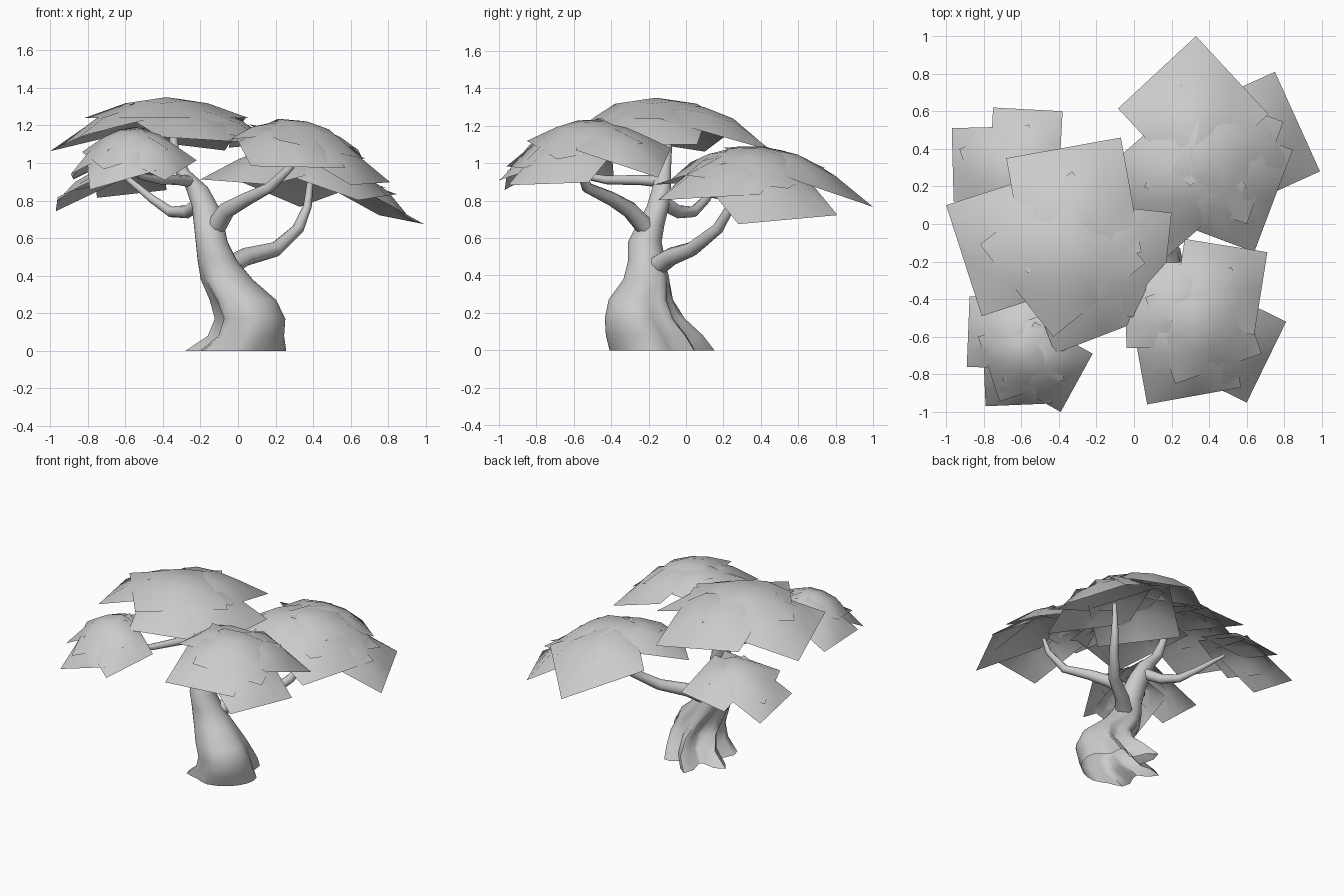
import bpy, bmesh, math
from mathutils import Vector

old = bpy.data.objects.get("Cube")
if old:
    bpy.data.objects.remove(old, do_unlink=True)

# One plain colour for the whole tree
grey = bpy.data.materials.new("plain_grey")
grey.use_nodes = True
colour = (0.6, 0.6, 0.6, 1)
grey.diffuse_color = colour
grey.node_tree.nodes["Principled BSDF"].inputs["Base Color"].default_value = colour


def smooth(obj, degrees=60):
    bpy.ops.object.select_all(action="DESELECT")
    obj.select_set(True)
    bpy.context.view_layer.objects.active = obj
    bpy.ops.object.shade_smooth_by_angle(angle=math.radians(degrees))


def add_mesh(name, bm):
    mesh = bpy.data.meshes.new(name)
    bm.to_mesh(mesh)
    bm.free()
    mesh.materials.append(grey)
    obj = bpy.data.objects.new(name, mesh)
    bpy.context.collection.objects.link(obj)
    smooth(obj)


def leaf_sheet(name, corner, opposite, drop, crown):
    """Straight-edged square with a raised middle, its corners resting on a tilted dome."""
    top, tilt, bend = crown
    a, c = Vector(corner), Vector(opposite)
    middle, half = (a + c) / 2, (a - c) / 2
    side = Vector((-half.y, half.x))
    offset = middle - Vector(top[:2])
    bulge = bend * half.length_squared
    base = top[2] - bend * offset.length_squared - bulge - drop
    bm = bmesh.new()
    bmesh.ops.create_grid(bm, x_segments=4, y_segments=4, size=1)
    for v in bm.verts:
        gx, gy = v.co.x, v.co.y
        step = half * (gx + gy) / 2 + side * (gy - gx) / 2
        p = middle + step
        raised = max(0, (1 - gx * gx) * (1 - gy * gy)) ** .6
        z = base + (offset + step).dot(Vector(tilt)) - 2 * bend * offset.dot(step)
        v.co = (p.x, p.y, z + bulge * raised)
    add_mesh(name, bm)


# Crowns: dome top, tilt, bend, then opposite corners and drop of each sheet
crowns = {
    "main_crown": (((-.38, -.16, 1.35), (0, 0), .57), [
        ((.06, -.21), (-.82, -.11), 0), ((-.07, .46), (-.57, -.26), .01),
        ((-1, .1), (-.22, -.3), .03), ((.2, .06), (-.43, -.45), .03),
        ((-.42, -.69), (-.1, .03), .05)]),
    "back_left_crown": (((.43, .37, 1.08), (-.23, -.05), .75), [
        ((.25, .74), (.6, 0), 0), ((.33, 1), (.3, .2), 0),
        ((.75, .81), (.46, .04), .04), ((.64, -.15), (.3, .6), .02),
        ((-.2, .25), (.6, .2), .01)]),
    "front_left_crown": (((.37, -.54, 1.22), (-.25, .1), .9), [
        ((.52, -.23), (.22, -.85), 0), ((.27, -.08), (.64, -.59), .01),
        ((.81, -.52), (.17, -.74), .04), ((.07, -.96), (.48, -.37), .03),
        ((-.04, -.66), (.4, -.2), .02)]),
    "front_right_crown": (((-.6, -.72, 1.17), (.2, .35), 1.6), [
        ((-.37, -.83), (-.83, -.6), 0), ((-.22, -.69), (-.7, -.83), .01),
        ((-.79, -.97), (-.45, -.6), .03), ((-.89, -.76), (-.5, -.4), .02)]),
    "back_right_crown": (((-.68, .28, 1), (.3, -.1), 1), [
        ((-.56, .53), (-.8, .03), 0), ((-.75, .62), (-.4, .23), .01),
        ((-.97, .51), (-.57, .13), .01)]),
}
for name, (crown, sheets) in crowns.items():
    for i, sheet in enumerate(sheets):
        leaf_sheet(f"{name}_sheet_{i + 1}", *sheet, crown)

# Trunk: stacked rings (x, y, z, x radius, y radius, root depth), roots at the back
rings = [
    (0, -.13, 0, .27, .28, .3), (.05, -.17, .08, .205, .26, .27),
    (.07, -.22, .17, .19, .215, .22), (.03, -.24, .27, .18, .175, .12),
    (-.06, -.21, .38, .14, .125, .05), (-.11, -.21, .48, .105, .1, 0),
    (-.14, -.22, .58, .085, .09, 0), (-.155, -.19, .67, .08, .075, 0),
    (-.175, -.15, .77, .07, .06, 0), (-.22, -.13, .87, .06, .05, 0),
    (-.3, -.12, .96, .04, .04, 0), (-.34, -.1, 1.08, .025, .025, 0),
    (-.35, -.1, 1.25, .012, .012, 0),
]
SIDES = 30
bm = bmesh.new()
loops = []
for x, y, z, rx, ry, root in rings:
    loop = []
    for i in range(SIDES):
        t = math.tau * i / SIDES
        back = max(0, .5 + .6 * math.cos(t - math.radians(130)))
        hollow = max(0, math.cos(t - math.radians(40))) ** 4
        r = 1 + root * (back * (math.cos(6 * (t - math.radians(108))) - .8) - hollow * .7)
        loop.append(bm.verts.new((x + rx * r * math.cos(t), y + ry * r * math.sin(t), z)))
    loops.append(loop)
for low, high in zip(loops, loops[1:]):
    for i in range(SIDES):
        j = (i + 1) % SIDES
        bm.faces.new((low[i], low[j], high[j], high[i]))
add_mesh("trunk", bm)


# Branches: tapering tubes through a few points
def branch(name, points, start, end):
    curve = bpy.data.curves.new(name, "CURVE")
    curve.dimensions = "3D"
    curve.bevel_depth = 1
    curve.bevel_resolution = 2
    curve.use_fill_caps = True
    spline = curve.splines.new("POLY")
    spline.points.add(len(points) - 1)
    for i, (sp, p) in enumerate(zip(spline.points, points)):
        sp.co = (*p, 1)
        sp.radius = start + (end - start) * i / (len(points) - 1)
    curve.materials.append(grey)
    obj = bpy.data.objects.new(name, curve)
    bpy.context.collection.objects.link(obj)
    bpy.ops.object.select_all(action="DESELECT")
    obj.select_set(True)
    bpy.context.view_layer.objects.active = obj
    bpy.ops.object.convert(target="MESH")
    smooth(bpy.context.object)


branch("front_left_branch", [(-.13, -.2, .64), (-.06, -.3, .75), (.05, -.4, .81),
                             (.17, -.53, .87), (.28, -.57, .98), (.32, -.57, 1.07)], .055, .012)
branch("back_left_branch", [(-.06, -.17, .44), (.04, -.08, .5), (.2, .03, .54),
                            (.32, .17, .65), (.37, .24, .77), (.39, .26, .95)], .058, .014)
branch("back_right_branch", [(-.18, -.14, .8), (-.27, -.04, .74), (-.36, .04, .74),
                             (-.46, .11, .81), (-.58, .16, .91), (-.63, .2, .95)], .042, .01)
branch("front_right_branch", [(-.24, -.12, .9), (-.32, -.24, .91), (-.42, -.42, .91),
                              (-.52, -.53, .93), (-.57, -.6, 1.0), (-.58, -.65, 1.07)], .032, .01)
